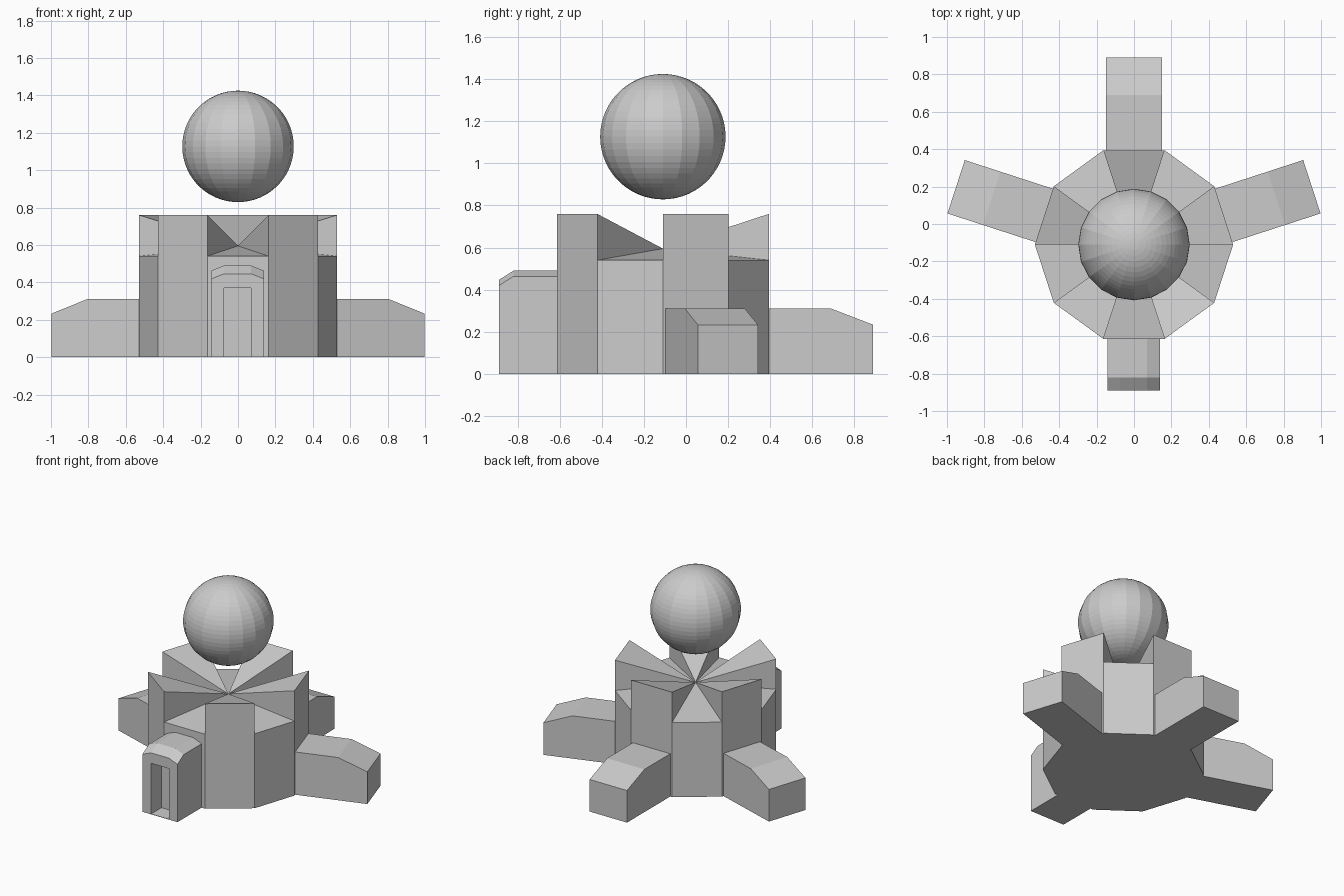
import bpy, bmesh
from math import cos, sin, pi, radians
from mathutils import Matrix, Vector

if "Cube" in bpy.data.objects:
    bpy.data.objects.remove(bpy.data.objects["Cube"])

CENTRE = Vector((0, -0.11, 0))


def finish(name, bm):
    bmesh.ops.recalc_face_normals(bm, faces=bm.faces)
    me = bpy.data.meshes.new(name)
    bm.to_mesh(me)
    bm.free()
    ob = bpy.data.objects.new(name, me)
    bpy.context.collection.objects.link(ob)
    return ob


def loft(name, a, b, matrix=Matrix()):
    """Closed solid between two matching outlines."""
    bm = bmesh.new()
    va = [bm.verts.new(matrix @ Vector(p)) for p in a]
    vb = [bm.verts.new(matrix @ Vector(p)) for p in b]
    n = len(va)
    bm.faces.new(va)
    bm.faces.new(vb[::-1])
    for i in range(n):
        j = (i + 1) % n
        bm.faces.new((va[i], va[j], vb[j], vb[i]))
    return finish(name, bm)


# Ten-sided hall: tall and low roof wedges alternate around a shared middle point
bm = bmesh.new()


def ring(z, r=0.53):
    return [bm.verts.new(CENTRE + Vector((r * cos(k * pi / 5), r * sin(k * pi / 5), z)))
            for k in range(10)]


base, low, high = ring(0), ring(0.54), ring(0.76)
mid = bm.verts.new(CENTRE + Vector((0, 0, 0.595)))
bm.faces.new(base[::-1])
for k in range(10):
    j = (k + 1) % 10
    if k % 2 == 0:
        bm.faces.new((base[k], base[j], low[j], high[j], high[k], low[k]))
        bm.faces.new((high[k], high[j], mid))
    else:
        bm.faces.new((base[k], base[j], low[j], low[k]))
        bm.faces.new((low[k], low[j], mid))
    bm.faces.new((low[k], high[k], mid))
finish("hall", bm)

# Three wings radiating from the tall wedges, roofs sloping at the outer end
wing = [(0.45, 0), (1.0, 0), (1.0, 0.233), (0.80, 0.31), (0.45, 0.31)]
for name, deg in (("right_wing", 18), ("back_wing", 90), ("left_wing", 162)):
    m = Matrix.Translation(CENTRE) @ Matrix.Rotation(radians(deg), 4, 'Z')
    loft(name, [(r, -0.15, z) for r, z in wing], [(r, 0.15, z) for r, z in wing], m)

# Entrance porch: arched section, lowered at the front lip
arch = [(-0.142, 0), (0.138, 0), (0.138, 0.463), (0.07, 0.49), (-0.074, 0.49), (-0.142, 0.463)]


def section(y, drop=0):
    return [(x, y, z - drop if z else 0) for x, z in arch]


bm = bmesh.new()
rows = [[bm.verts.new(p) for p in s]
        for s in (section(-0.89, 0.044), section(-0.82), section(-0.57))]
bm.faces.new(rows[0])
bm.faces.new(rows[-1][::-1])
for a, b in zip(rows, rows[1:]):
    for i in range(6):
        j = (i + 1) % 6
        bm.faces.new((a[i], a[j], b[j], b[i]))
porch = finish("entrance_porch", bm)

# Doorway recess cut into the porch
door = [(-0.074, 0.003), (0.07, 0.003), (0.07, 0.37), (-0.074, 0.37)]
cutter = loft("doorway_cutter", [(x, -0.95, z) for x, z in door],
              [(x, -0.77, z) for x, z in door])
cutter.hide_render = True
cutter.hide_set(True)
cut = porch.modifiers.new("doorway", 'BOOLEAN')
cut.operation = 'DIFFERENCE'
cut.solver = 'EXACT'
cut.object = cutter

# Floating faceted globe
bm = bmesh.new()
bmesh.ops.create_uvsphere(bm, u_segments=20, v_segments=30, radius=0.298,
                          matrix=Matrix.Translation(CENTRE + Vector((0, 0, 1.127))))
finish("floating_globe", bm)
